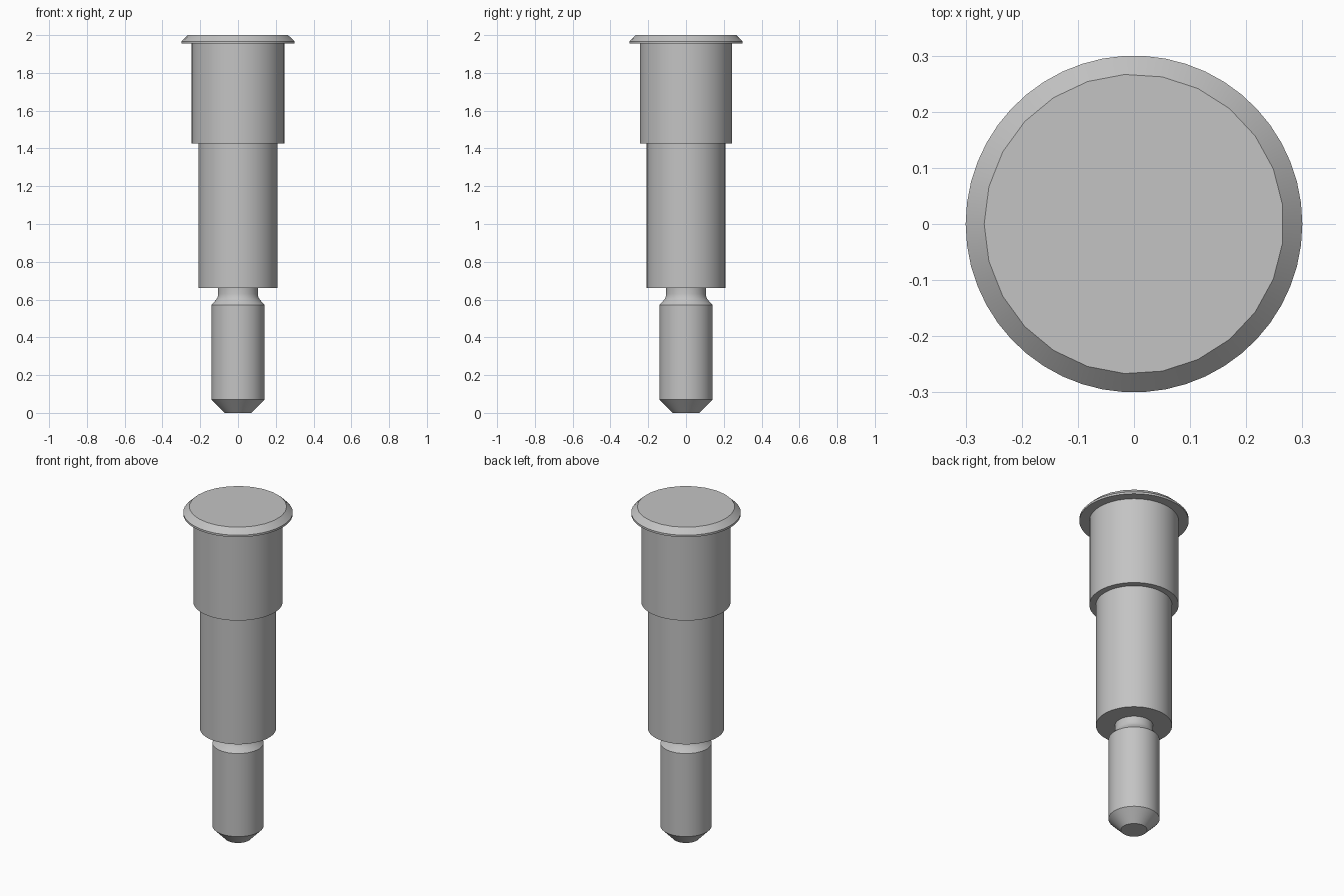
import bpy, bmesh, math

cube = bpy.data.objects.get("Cube")
if cube:
    bpy.data.objects.remove(cube, do_unlink=True)

SEGMENTS = 50

steel = bpy.data.materials.new("grey steel")
steel.use_nodes = True
GREY = (0.55, 0.55, 0.55, 1.0)
steel.diffuse_color = GREY
steel.node_tree.nodes["Principled BSDF"].inputs["Base Color"].default_value = GREY


def lathe(name, profile, cap_top=False, cap_bottom=False, coarse_top=False):
    """Turn a (radius, height) profile, listed top to bottom, about z."""
    bm = bmesh.new()
    rings = []
    for level, (radius, z) in enumerate(profile):
        ring = []
        for k in range(SEGMENTS):
            a = 2 * math.pi * k / SEGMENTS
            r = radius
            # A coarse top ring has straight edges twice as long
            if coarse_top and level == 0 and k % 2 == 0:
                r *= math.cos(2 * math.pi / SEGMENTS)
            ring.append(bm.verts.new((r * math.cos(a), r * math.sin(a), z)))
        rings.append(ring)
    for upper, lower in zip(rings, rings[1:]):
        for k in range(SEGMENTS):
            n = (k + 1) % SEGMENTS
            bm.faces.new((upper[k], lower[k], lower[n], upper[n]))
    if cap_top:
        bm.faces.new(rings[0])
    if cap_bottom:
        bm.faces.new(rings[-1][::-1])
    mesh = bpy.data.meshes.new(name)
    bm.to_mesh(mesh)
    bm.free()
    mesh.materials.append(steel)
    obj = bpy.data.objects.new(name, mesh)
    bpy.context.collection.objects.link(obj)
    bpy.ops.object.select_all(action="DESELECT")
    obj.select_set(True)
    bpy.context.view_layer.objects.active = obj
    bpy.ops.object.shade_smooth_by_angle(angle=math.radians(28))
    return obj


# Flanged head with bevelled rim and flat underside
lathe("head", [(0.267, 2.0), (0.30, 1.967), (0.30, 1.955), (0.245, 1.955)],
      cap_top=True, coarse_top=True)

# Wide collar ending in a step
lathe("collar", [(0.245, 1.955), (0.245, 1.425), (0.209, 1.425)])

# Long shank ending in a shoulder
lathe("shank", [(0.209, 1.425), (0.209, 0.66), (0.105, 0.66)])

# Undercut neck flaring out to the stud
lathe("neck", [(0.105, 0.66), (0.105, 0.63), (0.108, 0.613), (0.115, 0.60),
               (0.14, 0.572)])

# Stud with chamfered tip
lathe("stud", [(0.14, 0.572), (0.14, 0.07), (0.072, 0.0)], cap_bottom=True)
